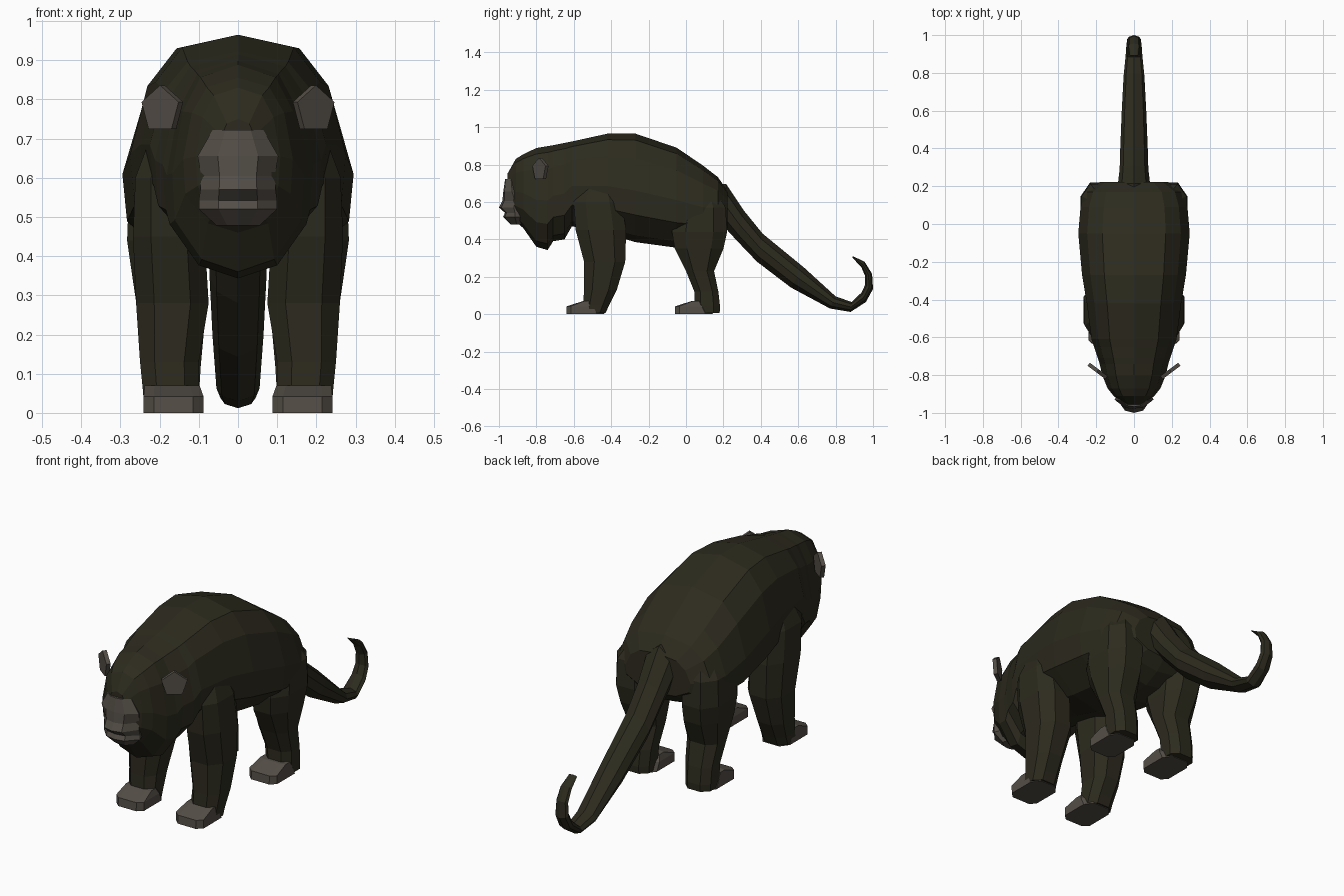
import bpy, bmesh, math
from mathutils import Vector as V


def material(name, rgb):
    m = bpy.data.materials.new(name)
    m.diffuse_color = (*rgb, 1)
    return m


FUR = material("dark olive fur", (0.026, 0.024, 0.013))
SKIN = material("grey brown skin", (0.088, 0.076, 0.062))

# Right-hand halves of the cross-sections, as (across, up)
BODY = [(0, 1), (.57, .88), (.84, .55), (1, -.05), (.96, -.5), (.55, -.88), (0, -1)]
LIMB = [(.5, 1), (1, .5), (1, -.5), (.5, -1)]
FOOT = [(.65, 1), (1, .75), (1, -.6), (.6, -1)]
TAIL = [(0, 1), (.75, .6), (1, 0), (.75, -.6), (0, -1)]
FACE = [(0, 1), (.5, .85), (1, 0), (.8, -.8)]


def loft(name, rings, half, mat, mirror=False):
    """Skin a closed tube through rings of (centre, across axis, up axis)."""
    section = half + [(-u, v) for u, v in reversed(half) if u]
    bm = bmesh.new()
    for s in ((1, -1) if mirror else (1,)):
        loops = []
        for c, a, b in rings:
            pts = [c + a * u + b * v for u, v in section]
            loops.append([bm.verts.new((p.x * s, p.y, p.z)) for p in pts])
        n = len(section)
        for r0, r1 in zip(loops, loops[1:]):
            for i in range(n):
                j = (i + 1) % n
                bm.faces.new((r0[i], r0[j], r1[j], r1[i]))
        bm.faces.new(loops[0])
        bm.faces.new(loops[-1])
    bmesh.ops.recalc_face_normals(bm, faces=bm.faces)
    me = bpy.data.meshes.new(name)
    bm.to_mesh(me)
    bm.free()
    me.materials.append(mat)
    ob = bpy.data.objects.new(name, me)
    bpy.context.collection.objects.link(ob)
    return ob


def upright(y0, z0, y1, z1, w):
    """Ring in a plane through x, spanning upper point to lower point."""
    p, q = V((0, y0, z0)), V((0, y1, z1))
    return (p + q) / 2, V((w, 0, 0)), (p - q) / 2


def level(z, front, back, inner, outer):
    """Horizontal ring for limbs and feet."""
    return (V(((inner + outer) / 2, (front + back) / 2, z)),
            V(((outer - inner) / 2, 0, 0)), V((0, (front - back) / 2, 0)))


# Torso, neck, bearded head: y, top, bottom, half width
body = [(-.955, .75, .56, .05), (-.91, .83, .495, .108), (-.87, .855, .46, .14),
        (-.80, .888, .36, .168), (-.74, .898, .343, .182), (-.71, .903, .39, .192),
        (-.65, .915, .40, .212), (-.61, .923, .47, .225), (-.42, .965, .43, .25),
        (-.27, .965, .385, .275), (-.05, .89, .355, .295), (.09, .795, .37, .283),
        (.17, .733, .41, .258), (.222, .66, .46, .18)]
loft("body_and_head", [upright(y, t, y, b, w) for y, t, b, w in body], BODY, FUR)

# Drooping tail with curled tip: upper point, lower point, half width
tail = [(.13, .70, .13, .46, .10), (.215, .695, .215, .455, .085), (.31, .553, .27, .395, .076),
        (.41, .43, .38, .28, .073), (.63, .25, .56, .143, .065), (.80, .095, .77, .03, .055),
        (.885, .065, .88, .012, .045), (.938, .115, .962, .065, .04),
        (.957, .155, 1.0, .135, .036), (.957, .205, .995, .215, .032),
        (.938, .25, .955, .28, .03), (.89, .302, .892, .31, .022)]
loft("tail", [upright(*r) for r in tail], TAIL, FUR)

# Legs: height, front, back, inner x, outer x
front_leg = [(.74, -.54, -.40, .12, .21), (.60, -.60, -.345, .10, .262),
             (.45, -.59, -.32, .085, .268), (.28, -.545, -.325, .075, .26),
             (.13, -.545, -.37, .10, .25), (.05, -.55, -.41, .10, .242),
             (.006, -.555, -.43, .10, .24)]
hind_leg = [(.69, .02, .14, .10, .20), (.57, -.05, .212, .085, .278),
            (.44, -.075, .22, .08, .283), (.35, -.06, .20, .08, .27),
            (.23, .0, .15, .085, .252), (.12, .045, .173, .095, .242),
            (.04, .045, .182, .10, .24), (.006, .05, .18, .10, .238)]
loft("front_legs", [level(*r) for r in front_leg], LIMB, FUR, True)
loft("hind_legs", [level(*r) for r in hind_leg], LIMB, FUR, True)

# Bare feet, stepping forward from the ankles
for name, f in (("front_feet", -.64), ("hind_feet", -.06)):
    foot = [(0, f, f + .205, .088, .241), (.042, f + .002, f + .18, .088, .241),
            (.07, f + .09, f + .14, .098, .238)]
    loft(name, [level(*r) for r in foot], FOOT, SKIN, True)

# Bare face with muzzle and mouth groove: height, front y, edge y, half width
face = [(.722, -.967, -.935, .065), (.655, -.977, -.93, .103), (.605, -.982, -.915, .094),
        (.57, -1.0, -.92, .096), (.542, -.968, -.915, .10), (.52, -.978, -.915, .10),
        (.478, -.935, -.905, .055)]
loft("face", [(V((0, e, z)), V((w, 0, 0)), V((0, f - e, 0))) for z, f, e, w in face],
     FACE, SKIN)

# Ears: thin five-sided plates angled outwards and back
out, back = V((.80, .60, 0)), V((-.60, .80, 0))
PENT = [(math.sin(math.radians(a)), math.cos(math.radians(a))) for a in (0, 72, 144)]
ears = [(V((.193, -.778, .774)) + back * t, out * .062, V((0, 0, .062)))
        for t in (-.01, .01)]
loft("ears", ears, PENT, SKIN, True)
